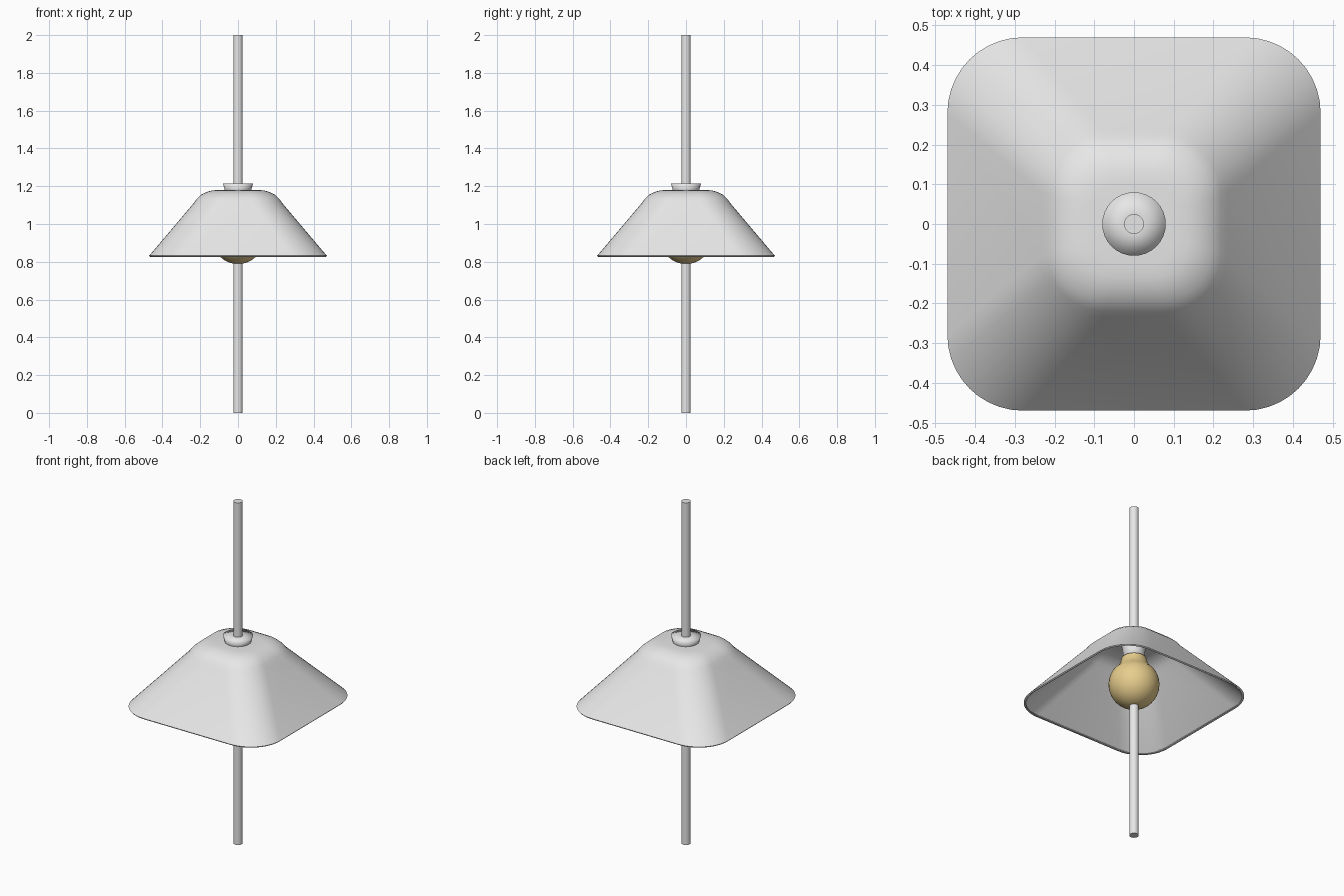
import bpy
import bmesh
from math import cos, sin, pi, radians

cube = bpy.data.objects.get("Cube")
if cube:
    bpy.data.objects.remove(cube, do_unlink=True)


def make_material(name, color):
    mat = bpy.data.materials.new(name)
    mat.use_nodes = True
    mat.diffuse_color = (*color, 1)
    mat.node_tree.nodes["Principled BSDF"].inputs["Base Color"].default_value = (*color, 1)
    return mat


grey = make_material("light grey", (0.8, 0.8, 0.8))
amber = make_material("warm amber", (0.9, 0.69, 0.3))


def build(name, rings, mat, cap_start=True, angle=40):
    """Skin a stack of closed rings and cap the ends."""
    bm = bmesh.new()
    loops = [[bm.verts.new(p) for p in ring] for ring in rings]
    n = len(loops[0])
    for low, high in zip(loops, loops[1:]):
        for i in range(n):
            j = (i + 1) % n
            bm.faces.new((low[i], low[j], high[j], high[i]))
    bm.faces.new(loops[-1])
    if cap_start:
        bm.faces.new(loops[0][::-1])
    mesh = bpy.data.meshes.new(name)
    bm.to_mesh(mesh)
    bm.free()
    mesh.materials.append(mat)
    obj = bpy.data.objects.new(name, mesh)
    bpy.context.collection.objects.link(obj)
    bpy.ops.object.select_all(action='DESELECT')
    obj.select_set(True)
    bpy.context.view_layer.objects.active = obj
    bpy.ops.object.shade_smooth_by_angle(angle=radians(angle))
    return obj


def circle(r, z, n=32):
    return [(r * cos(2 * pi * i / n), r * sin(2 * pi * i / n), z) for i in range(n)]


def rounded_square(half, straight, z, steps=10):
    """Square outline whose corner arcs start at +-straight along each side."""
    r = half - straight
    ring = []
    for k, (sx, sy) in enumerate([(1, 1), (-1, 1), (-1, -1), (1, -1)]):
        for i in range(steps + 1):
            a = (k + i / steps) * pi / 2
            ring.append((sx * straight + r * cos(a), sy * straight + r * sin(a), z))
    return ring


# Hanging rod through the whole lamp
build("rod", [circle(0.025, 0), circle(0.025, 2)], grey)

# Shade: thin shell with a softly rounded shoulder
shade_profile = [(0.466, 0.28, 0.826), (0.47, 0.28, 0.832), (0.235, 0.08, 1.11),
                 (0.219, 0.075, 1.133), (0.195, 0.065, 1.155), (0.165, 0.055, 1.17),
                 (0.135, 0.05, 1.178), (0.1, 0.04, 1.18)]
shade = build("shade", [rounded_square(*p) for p in shade_profile], grey,
              cap_start=False, angle=60)
shell = shade.modifiers.new("Shell", 'SOLIDIFY')
shell.thickness = 0.012
shell.offset = -1

# Socket flaring out into the collar above the shade, softly shaded over its rim
socket_profile = [(0.058, 1.06), (0.06, 1.13), (0.07, 1.18), (0.08, 1.215), (0.024, 1.215)]
build("socket", [circle(*p) for p in socket_profile], grey, angle=180)

# Bulb: globe blended into a narrower neck
radius, centre = 0.135, 0.923
globe = [(radius * sin(a), centre - radius * cos(a))
         for a in (radians(d) for d in range(4, 128, 8))]
neck = [(0.091, 1.02), (0.078, 1.04), (0.07, 1.06), (0.066, 1.08)]
build("bulb", [circle(*p) for p in globe + neck], amber, angle=60)
